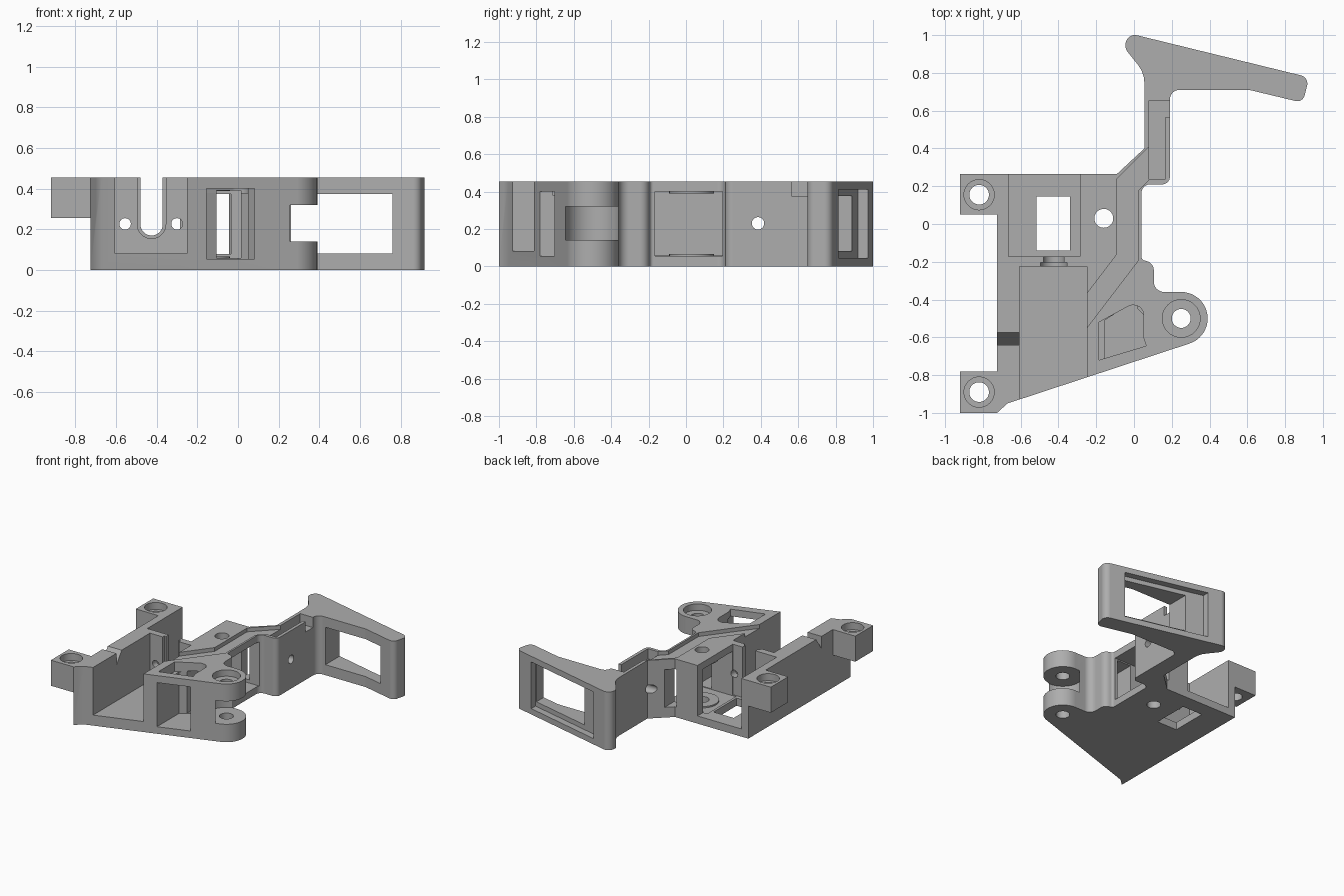
import bpy, bmesh, math
from mathutils import Vector, Matrix

if "Cube" in bpy.data.objects:
    bpy.data.objects.remove(bpy.data.objects["Cube"])

mat = bpy.data.materials.new("plain grey")
mat.diffuse_color = (0.42, 0.42, 0.42, 1)
mat.use_nodes = True
mat.node_tree.nodes["Principled BSDF"].inputs["Base Color"].default_value = mat.diffuse_color


def fillet(points):
    """Round each (x, y, radius) corner of an outline."""
    out = []
    n = len(points)
    for i, p in enumerate(points):
        c = Vector(p[:2])
        r = p[2] if len(p) > 2 else 0
        if r == 0:
            out.append(tuple(c))
            continue
        a = (Vector(points[i - 1][:2]) - c).normalized()
        b = (Vector(points[(i + 1) % n][:2]) - c).normalized()
        half = a.angle(b) / 2
        t = r / math.tan(half)
        centre = c + (a + b).normalized() * (r / math.sin(half))
        v0, v1 = c + a * t - centre, c + b * t - centre
        sweep = v0.angle_signed(v1)
        steps = max(3, int(abs(sweep) / 0.17))
        for k in range(steps + 1):
            out.append(tuple(centre + Matrix.Rotation(-sweep * k / steps, 2) @ v0))
    return out


def arc(cx, cy, r, a0, a1, n):
    return [(cx + r * math.cos(math.radians(a0 + (a1 - a0) * k / n)),
             cy + r * math.sin(math.radians(a0 + (a1 - a0) * k / n))) for k in range(n + 1)]


def prism(name, pts, lo, hi, axis="z"):
    """Extrude an outline along an axis (x: pts are y,z; y: pts are x,z)."""
    put = {"z": lambda p, h: (p[0], p[1], h),
           "y": lambda p, h: (p[0], h, p[1]),
           "x": lambda p, h: (h, p[0], p[1])}[axis]
    bm = bmesh.new()
    low = [bm.verts.new(put(p, lo)) for p in pts]
    top = [bm.verts.new(put(p, hi)) for p in pts]
    n = len(pts)
    bm.faces.new(low)
    bm.faces.new(top)
    for i in range(n):
        bm.faces.new((low[i], low[(i + 1) % n], top[(i + 1) % n], top[i]))
    bmesh.ops.recalc_face_normals(bm, faces=bm.faces)
    me = bpy.data.meshes.new(name)
    bm.to_mesh(me)
    bm.free()
    me.materials.append(mat)
    ob = bpy.data.objects.new(name, me)
    bpy.context.collection.objects.link(ob)
    return ob


def rect(x0, x1, y0, y1):
    return [(x0, y0), (x1, y0), (x1, y1), (x0, y1)]


def circle(x, y, r):
    return arc(x, y, r, 0, 360, 40)[:-1]


# Main outline: bay plate, hinge lug, arm and blade
outline = fillet([(-.725, .265), (-.725, -1), (-.67, -.95)])
outline += arc(.25, -.5, .14, -72, 90, 20)
outline += fillet([(.25, -.36), (.105, -.36, .055), (.105, -.205, .05), (.04, -.19, .02),
                   (.04, .21, .045), (.19, .21, .04), (.19, .71, .05), (.61, .71, .1),
                   (.893, .642, .04), (.928, .776, .045), (-.045, 1.014, .05),
                   (-.045, .925, .05), (.055, .80, .15), (.055, .40), (-.09, .265)])
# drop the helper points that only guided the fillets
body = prism("mount_body", outline, 0, .455)


def boolean(pts, lo, hi, axis="z", op="DIFFERENCE"):
    tool = prism("cutter", pts, lo, hi, axis)
    tool.hide_render = True
    m = body.modifiers.new("cut", "BOOLEAN")
    m.operation, m.solver, m.object = op, "EXACT", tool
    bpy.context.view_layer.objects.active = body
    bpy.ops.object.modifier_apply(modifier=m.name)
    bpy.data.objects.remove(tool)


# Mounting ears
boolean(rect(-.92, -.70, .05, .265), .255, .455, op="UNION")
boolean([(-.92, -1), (-.725, -1), (-.70, -.9773), (-.70, -.78), (-.92, -.78)],
        .255, .455, op="UNION")
for y in (.155, -.89):
    boolean(circle(-.82, y, .052), .1, .6)
    boolean(circle(-.82, y, .08), .40, .6)

# Motor bay, gear room and floor window
boolean(rect(-.605, -.25, -1.2, -.225), .082, .6)
boolean(rect(-.665, -.285, -.172, .4), .06, .6)
boolean(rect(-.515, -.34, -.14, .145), -.1, .2)

# U slot with shallow rim and two screw holes in the bay wall
for r, y0, y1 in ((.055, -.3, -.1), (.07, -.3, -.205)):
    boolean([(-.425 + r, .6), (-.425 - r, .6)] + arc(-.425, .225, r, 180, 360, 16), y0, y1, "y")
for x in (-.555, -.3):
    boolean(circle(x, .227, .028), -.3, -.1, "y")

# Pulley chamber, open to the gear room and to the right, with rear window
boolean(rect(-.32, .10, -.165, .195), .055, .40)
boolean(rect(-.105, -.035, .1, .5), .08, .375)
for z0, z1 in ((.045, .066), (.389, .41)):
    boolean(circle(-.16, .03, .12), z0, z1, op="UNION")
boolean(circle(-.16, .03, .05), -.1, .6)

# Front cavity, corridor to the chamber, and roof opening
boolean([(-.155, -.95), (.08, -.95), (.08, -.64), (.05, -.59), (.05, -.48), (.0, -.43),
         (-.06, -.45), (-.155, -.51)], .055, .40)
boolean(rect(-.105, .015, -.52, -.1), .06, .39)
boolean(fillet([(-.185, -.72), (.065, -.645), (.05, -.60), (.05, -.43, .05),
                (-.02, -.43, .03), (-.185, -.52)]), .38, .6)

# Wire channel across the roof and along the arm
boolean([(-.25, -.37), (-.27, -.396), (-.27, -.576), (-.25, -.55), (.025, -.19), (.025, .18),
         (.08, .235), (.08, .41), (-.09, .24), (-.09, -.16)], .425, .6)
boolean([(.08, .235), (.165, .235), (.165, .565), (.25, .565), (.25, .655), (.08, .655)],
        .375, .6)

# Slanted wire notch in the left wall
boolean([(-.575, .50), (-.575, .455), (-.64, .36), (-.64, .50)], -.8, -.58, "x")

# Hinge lug: wheel slot, pin hole and counterbore
boolean(circle(.25, -.5, .146), .14, .32)
boolean(circle(.25, -.5, .05), -.1, .6)
boolean(circle(.25, -.5, .10), .405, .6)

# Arm screw hole
boolean(circle(.385, .23, .033), -.02, .3, "x")

# Blade: rear recess and through window


def back(x, inset):
    return .995 - .2445 * (x - .02) - inset


boolean([(.12, back(.12, .05)), (.77, back(.77, .05)),
         (.77, back(.77, -.1)), (.12, back(.12, -.1))], .045, .41)
boolean(rect(.26, .76, .5, 1.2), .082, .375)

# Smooth round walls, keep hard edges
bpy.ops.object.select_all(action="DESELECT")
body.select_set(True)
bpy.context.view_layer.objects.active = body
bpy.ops.object.shade_smooth_by_angle(angle=math.radians(25))
w = body.modifiers.new("even_normals", "WEIGHTED_NORMAL")
w.keep_sharp = True
